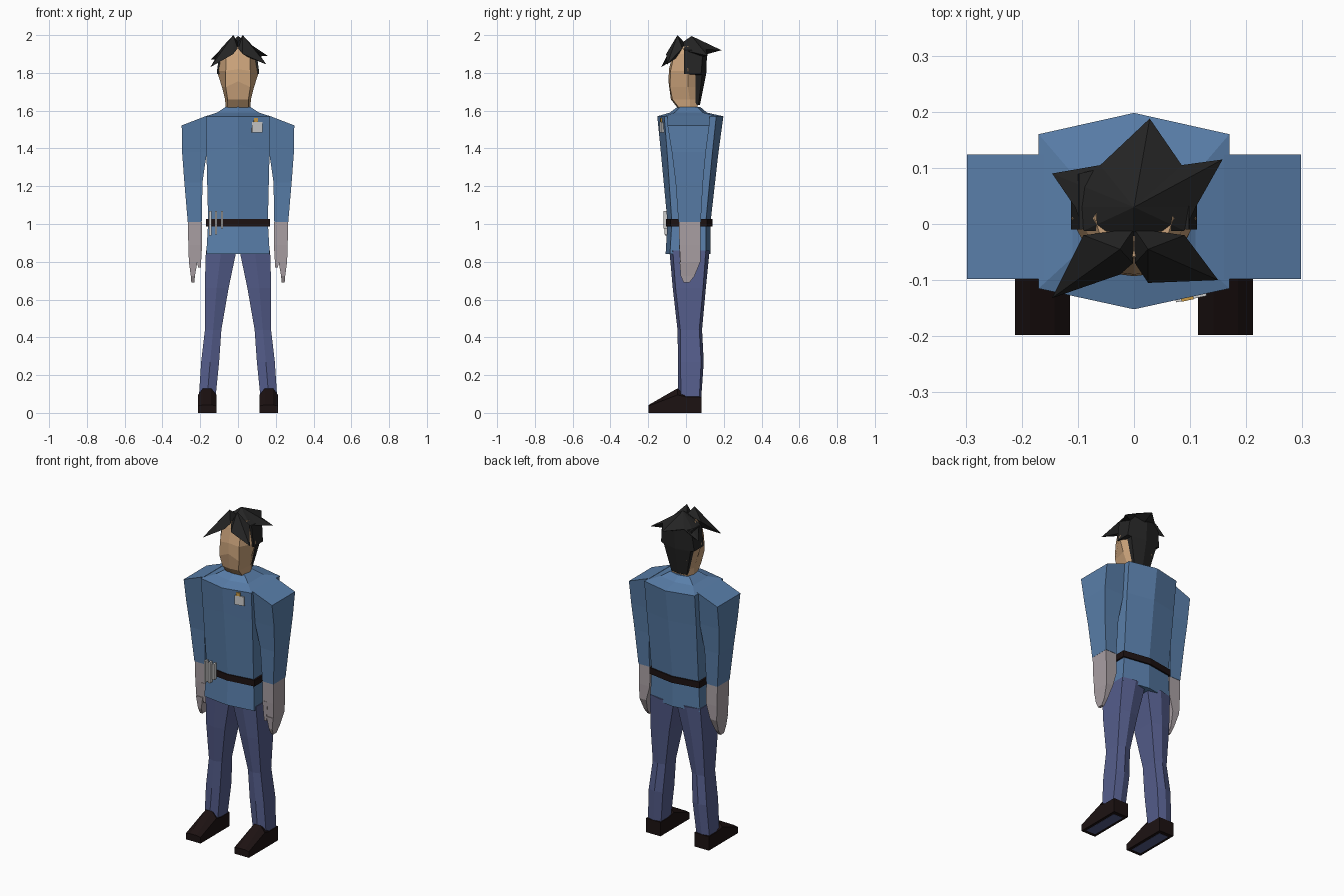
import bpy, bmesh
from mathutils import Vector


def mat(name, *rgb):
    m = bpy.data.materials.new(name)
    m.diffuse_color = (*rgb, 1)
    return m


SHIRT = mat("shirt_blue", 0.10, 0.21, 0.40)
TROUSER = mat("trouser_blue", 0.09, 0.11, 0.26)
LEATHER = mat("dark_leather", 0.012, 0.006, 0.006)
SKIN = mat("skin", 0.60, 0.37, 0.20)
HAIR = mat("black_hair", 0.018, 0.018, 0.018)
GLOVE = mat("glove", 0.40, 0.35, 0.37)
METAL = mat("pale_metal", 0.65, 0.65, 0.65)
GOLD = mat("gold", 0.6, 0.33, 0.06)


def finish(name, bm, m):
    bmesh.ops.recalc_face_normals(bm, faces=bm.faces)
    me = bpy.data.meshes.new(name)
    bm.to_mesh(me)
    bm.free()
    me.materials.append(m)
    ob = bpy.data.objects.new(name, me)
    bpy.context.collection.objects.link(ob)
    return ob


def loft(name, rings, m, side=1):
    """Skin a stack of equal-length rings and cap both ends."""
    bm = bmesh.new()
    vs = [[bm.verts.new((side * x, y, z)) for x, y, z in r] for r in rings]
    n = len(vs[0])
    for a, b in zip(vs, vs[1:]):
        for i in range(n):
            j = (i + 1) % n
            bm.faces.new((a[i], a[j], b[j], b[i]))
    bm.faces.new(vs[0])
    bm.faces.new(vs[-1])
    return finish(name, bm, m)


def quad(z, x0, x1, y0, y1, dz=0):
    """Rectangle ring; dz raises the x1 edge."""
    return [(x0, y0, z), (x1, y0, z + dz), (x1, y1, z + dz), (x0, y1, z)]


def hexa(z, x0, x1, fs, fm, bs, bm_, dz=0):
    """Six-sided ring with a ridge down the front and the back."""
    c = (x0 + x1) / 2
    return [(x0, fs, z), (c, fm, z + dz), (x1, fs, z), (x1, bs, z), (c, bm_, z), (x0, bs, z)]


def box(name, x0, x1, y0, y1, z0, z1, m):
    return loft(name, [quad(z0, x0, x1, y0, y1), quad(z1, x0, x1, y0, y1)], m)


def tuft(name, outline, top, under):
    """Spiky lock: outline fanned to an upper and a lower point."""
    bm = bmesh.new()
    ring = [bm.verts.new(p) for p in outline]
    for apex in (bm.verts.new(top), bm.verts.new(under)):
        for i in range(len(ring)):
            bm.faces.new((ring[i], ring[(i + 1) % len(ring)], apex))
    finish(name, bm, HAIR)


# tunic with raised collar
loft("tunic", [
    hexa(0.84, -0.168, 0.168, -0.085, -0.108, 0.105, 0.13),
    hexa(1.01, -0.158, 0.158, -0.075, -0.098, 0.105, 0.13),
    hexa(1.38, -0.167, 0.167, -0.10, -0.137, 0.14, 0.172, 0.04),
    hexa(1.57, -0.17, 0.17, -0.115, -0.152, 0.16, 0.198),
    hexa(1.59, -0.11, 0.11, -0.06, -0.085, 0.09, 0.11),
    hexa(1.62, -0.065, 0.065, -0.03, -0.045, 0.06, 0.075)], SHIRT)

# belt
loft("belt", [hexa(z, -0.169, 0.169, -0.082, -0.106, 0.112, 0.14)
              for z in (0.988, 1.026)], LEATHER)

# belt tools
for i, z0 in enumerate((0.94, 0.945, 0.975)):
    x = -0.147 + 0.031 * i
    y = -0.104 - 0.004 * i
    box("belt_tool", x - 0.006, x + 0.006, y - 0.006, y + 0.02, z0, 1.07, METAL)

# chest badge, angled to lie on the tunic
badge = box("badge", -0.028, 0.028, -0.006, 0.006, 1.485, 1.54, METAL)
pin = box("badge_pin", -0.018, 0.004, -0.007, 0.006, 1.54, 1.56, GOLD)
for ob in (badge, pin):
    ob.location = (0.101, -0.128, 0)
    ob.rotation_euler.z = 0.21

for side, tag in ((1, "left"), (-1, "right")):
    # sleeve
    loft("sleeve_" + tag, [
        quad(1.01, 0.192, 0.266, -0.04, 0.078),
        quad(1.22, 0.188, 0.284, -0.055, 0.09),
        quad(1.38, 0.165, 0.296, -0.075, 0.105),
        quad(1.575, 0.16, 0.298, -0.098, 0.124, -0.053)], SHIRT, side)
    # gloved hand, fingers and thumb
    loft("hand_" + tag, [
        quad(0.80, 0.215, 0.26, -0.03, 0.076),
        quad(0.89, 0.19, 0.263, -0.035, 0.078),
        quad(1.01, 0.19, 0.265, -0.038, 0.076)], GLOVE, side)
    loft("fingers_" + tag, [
        quad(0.69, 0.231, 0.247, -0.012, 0.018),
        quad(0.725, 0.228, 0.25, -0.028, 0.045),
        quad(0.80, 0.215, 0.26, -0.034, 0.076)], GLOVE, side)
    loft("thumb_" + tag, [
        quad(0.77, 0.197, 0.212, -0.03, -0.005),
        quad(0.89, 0.19, 0.225, -0.037, 0.01)], GLOVE, side)
    # trouser leg
    loft("leg_" + tag, [
        hexa(0.07, 0.12, 0.208, -0.025, -0.042, 0.07, 0.08),
        hexa(0.27, 0.10, 0.195, -0.03, -0.042, 0.08, 0.094),
        hexa(0.44, 0.088, 0.175, -0.03, -0.045, 0.07, 0.085),
        hexa(0.66, 0.05, 0.176, -0.055, -0.07, 0.09, 0.105),
        hexa(0.86, 0.008, 0.17, -0.07, -0.088, 0.105, 0.125)], TROUSER, side)
    # shoe: rings run from heel to toe, with a blue sole panel
    shoe = [[(0.114, y, 0), (0.212, y, 0), (0.212, y, h), (0.185, y, h + r),
             (0.142, y, h + r), (0.114, y, h)]
            for y, h, r in ((0.083, 0.085, 0), (0, 0.085, 0.003),
                            (-0.045, 0.095, 0.035), (-0.198, 0.037, 0.005))]
    loft("shoe_" + tag, shoe, LEATHER, side)
    loft("sole_panel_" + tag, [quad(z, 0.132, 0.195, -0.175, 0.06)
                               for z in (-0.001, 0.002)], TROUSER, side)


# head
def head_ring(z, fw, yf, sw, ys, bw, yb, dz=0):
    return [(-fw, yf, z), (0, yf - 0.008, z + dz), (fw, yf, z),
            (sw, ys, z), (bw, yb, z), (-bw, yb, z), (-sw, ys, z)]


loft("head", [
    head_ring(1.60, 0.055, -0.025, 0.066, 0.02, 0.05, 0.06),
    head_ring(1.66, 0.055, -0.072, 0.068, 0.02, 0.05, 0.065),
    head_ring(1.725, 0.065, -0.085, 0.085, 0.01, 0.06, 0.08, 0.03),
    head_ring(1.81, 0.065, -0.082, 0.112, 0.01, 0.07, 0.09, 0.01),
    head_ring(1.90, 0.062, -0.062, 0.095, 0.01, 0.07, 0.09),
    head_ring(1.94, 0.05, -0.05, 0.07, 0.01, 0.05, 0.08)], SKIN)

# hair at the back of the head
loft("back_hair", [
    hexa(1.63, -0.052, 0.052, 0.05, 0.045, 0.066, 0.074),
    hexa(1.79, -0.09, 0.09, 0.05, 0.045, 0.085, 0.106),
    hexa(1.795, -0.112, 0.112, -0.01, 0.0, 0.08, 0.107),
    hexa(1.92, -0.098, 0.098, -0.01, 0.0, 0.09, 0.112)], HAIR)

# spiky crown and the two front locks
tuft("crown_hair", [
    (0.09, -0.012, 1.92), (0.11, 0.03, 1.91), (0.158, 0.115, 1.89),
    (0.085, 0.105, 1.925), (0.028, 0.188, 1.92), (-0.06, 0.105, 1.925),
    (-0.146, 0.09, 1.87), (-0.105, 0.03, 1.91), (-0.09, -0.012, 1.92),
    (0, -0.014, 1.965)], (0, 0.03, 1.995), (0, 0.04, 1.88))
tuft("front_lock_left", [
    (0, -0.008, 1.96), (0.09, -0.02, 1.93), (0.15, -0.1, 1.845),
    (0.025, -0.105, 1.90), (0.002, -0.07, 1.93)],
    (0.025, -0.045, 2.0), (0.06, -0.05, 1.88))
tuft("front_lock_right", [
    (0, -0.008, 1.96), (-0.09, -0.02, 1.93), (-0.146, -0.132, 1.83),
    (-0.025, -0.09, 1.90), (-0.002, -0.07, 1.93)],
    (-0.025, -0.045, 2.0), (-0.06, -0.05, 1.88))
